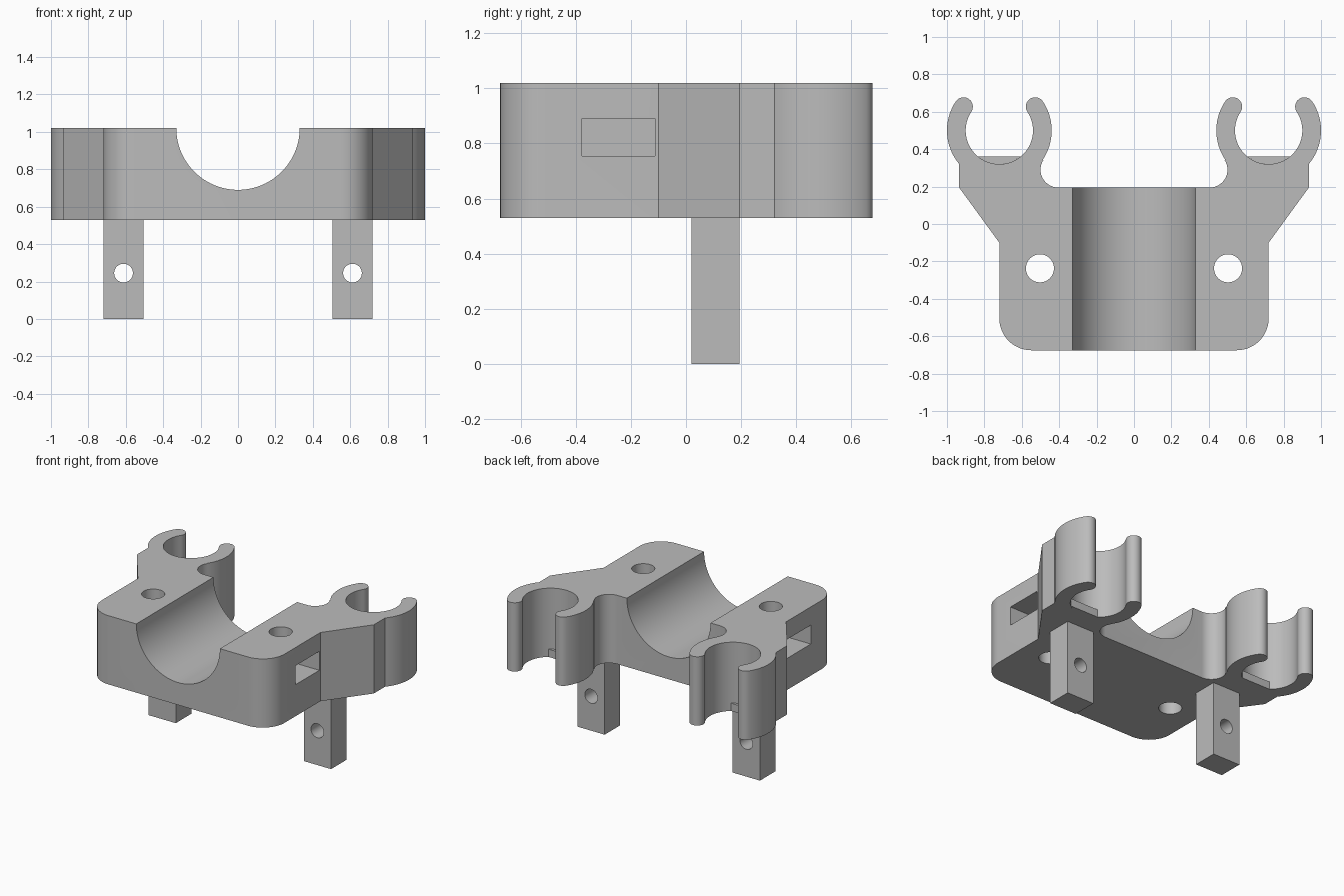
import bpy
import bmesh
from math import radians, sin, cos, pi
from mathutils import Matrix, Vector

cube = bpy.data.objects.get("Cube")
if cube:
    bpy.data.objects.remove(cube, do_unlink=True)

GREY = (0.5, 0.5, 0.5, 1)
grey = bpy.data.materials.new("plain grey")
grey.use_nodes = True
grey.diffuse_color = GREY
grey.node_tree.nodes["Principled BSDF"].inputs["Base Color"].default_value = GREY

BOTTOM, TOP = 0.53, 1.02
CLIP = (0.72, 0.5)               # clip centre on the +x side
OUTER, INNER, OPEN = 0.28, 0.18, 33.7
MID, TIP = (OUTER + INNER) / 2, (OUTER - INNER) / 2


def arc(center, r, a, b, n):
    """Points along an arc from angle a to angle b, in degrees."""
    angles = [radians(a + (b - a) * i / n) for i in range(n + 1)]
    return [(center[0] + r * cos(t), center[1] + r * sin(t)) for t in angles]


def polar(center, r, a):
    return arc(center, r, a, a, 1)[0]


def make_object(name, bm):
    bmesh.ops.recalc_face_normals(bm, faces=bm.faces)
    mesh = bpy.data.meshes.new(name)
    bm.to_mesh(mesh)
    bm.free()
    mesh.materials.append(grey)
    ob = bpy.data.objects.new(name, mesh)
    bpy.context.collection.objects.link(ob)
    return ob


def prism(name, points, z0, z1):
    bm = bmesh.new()
    verts = [bm.verts.new((x, y, z0)) for x, y in points]
    bmesh.ops.remove_doubles(bm, verts=verts, dist=0.0005)
    face = bm.faces.new([v for v in verts if v.is_valid])
    ext = bmesh.ops.extrude_face_region(bm, geom=[face])["geom"]
    bmesh.ops.translate(bm, vec=(0, 0, z1 - z0),
                        verts=[v for v in ext if isinstance(v, bmesh.types.BMVert)])
    return make_object(name, bm)


def box(name, low, high):
    low, high = Vector(low), Vector(high)
    bm = bmesh.new()
    bmesh.ops.create_cube(bm, size=1, matrix=Matrix.Translation((low + high) / 2)
                          @ Matrix.Diagonal((*(high - low), 1)))
    return make_object(name, bm)


def rod(name, center, r, depth, along_y=False, sides=48):
    bm = bmesh.new()
    turn = Matrix.Rotation(pi / 2 if along_y else 0, 4, "X")
    bmesh.ops.create_cone(bm, cap_ends=True, segments=sides, radius1=r, radius2=r,
                          depth=depth, matrix=Matrix.Translation(center) @ turn)
    return make_object(name, bm)


def activate(ob):
    bpy.ops.object.select_all(action="DESELECT")
    ob.select_set(True)
    bpy.context.view_layer.objects.active = ob


def cut(ob, cutter):
    activate(ob)
    mod = ob.modifiers.new("cut", "BOOLEAN")
    mod.operation, mod.solver, mod.object = "DIFFERENCE", "EXACT", cutter
    bpy.ops.object.modifier_apply(modifier=mod.name)
    bpy.data.objects.remove(cutter, do_unlink=True)


# Half outline of the block with one open clip, running front to back
half = arc((0.55, -0.505), 0.17, -90, 0, 12)
half += [(0.72, -0.1), (0.935, 0.195)]
half += arc(CLIP, OUTER, -39.8, OPEN, 16)
half += arc(polar(CLIP, MID, OPEN), TIP, OPEN, OPEN + 180, 10)
half += arc(CLIP, INNER, OPEN, -180 - OPEN, 48)
half += arc(polar(CLIP, MID, 180 - OPEN), TIP, -OPEN, 180 - OPEN, 10)
half += arc(CLIP, OUTER, 180 - OPEN, 180 + OPEN, 16)
half += arc((0.405, 0.29), 0.095, OPEN, -90, 14)
outline = half + [(-x, y) for x, y in reversed(half)]
body = prism("clip_block", outline, BOTTOM, TOP)

# Round cradle channel across the top
cut(body, rod("channel_cutter", (0, 0, TOP), 0.33, 3, True, 96))

parts = [body]
for side, s in (("left", 1), ("right", -1)):
    # Vertical bolt hole and side nut slot
    cut(body, rod("bolt_cutter", (s * 0.503, -0.237, 0.8), 0.075, 1))
    xs = sorted((s * 0.37, s * 0.9))
    cut(body, box("slot_cutter", (xs[0], -0.378, 0.755), (xs[1], -0.112, 0.89)))

    # Drilled leg below the block
    xs = sorted((s * 0.505, s * 0.72))
    leg = box(side + "_leg", (xs[0], 0.02, 0), (xs[1], 0.195, BOTTOM))
    cut(leg, rod("pin_cutter", (s * 0.612, 0.1, 0.245), 0.05, 1, True))

    # Thin stop ledge at the foot of the clip
    ledge = prism(side + "_clip_ledge", arc((s * CLIP[0], CLIP[1]), INNER, -129, -51, 14),
                  BOTTOM, BOTTOM + 0.055)
    parts += [leg, ledge]

for ob in parts:
    activate(ob)
    bpy.ops.object.shade_smooth_by_angle(angle=radians(25))
